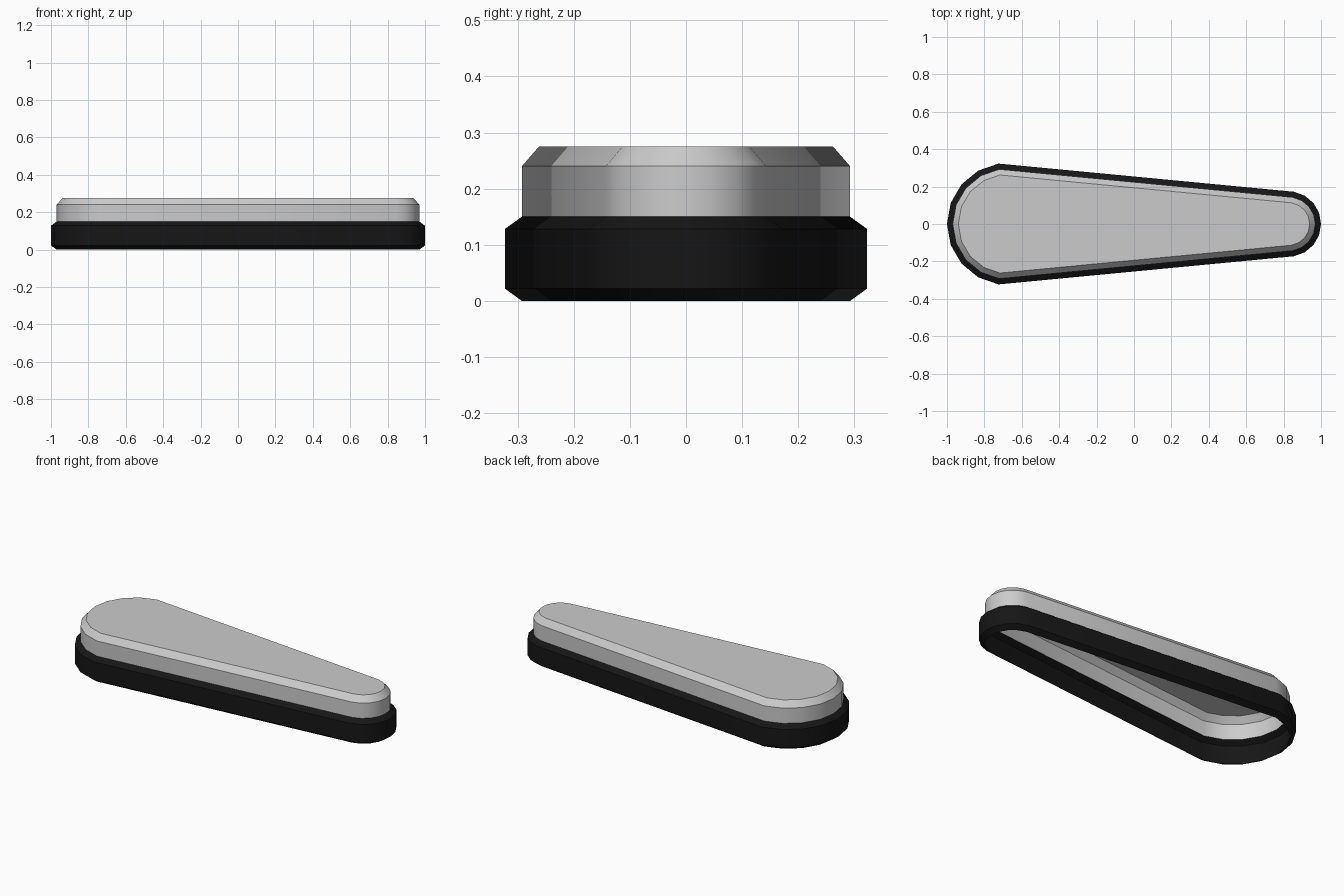
import bpy, bmesh, math
from mathutils import Vector

if "Cube" in bpy.data.objects:
    bpy.data.objects.remove(bpy.data.objects["Cube"])


def arc(cx, r, a0, a1, n):
    return [Vector((cx + r * math.cos(math.radians(a0 + (a1 - a0) * i / n)),
                    r * math.sin(math.radians(a0 + (a1 - a0) * i / n)))) for i in range(n + 1)]


# Tapered outline: small round end at +x, large round end at -x
OUTLINE = arc(0.825, 0.175, -80, 80, 8) + arc(-0.673, 0.327, 99, 261, 8)


def inset(pts, d):
    """Mitred inward offset of a counter-clockwise outline."""
    out = []
    for i, p in enumerate(pts):
        a = (p - pts[i - 1]).normalized()
        b = (pts[(i + 1) % len(pts)] - p).normalized()
        na, nb = Vector((-a.y, a.x)), Vector((-b.y, b.x))
        out.append(p + (na + nb) * d / (1 + na.dot(nb)))
    return out


def shell(name, profile, cap=False):
    """Skin stacked outlines given as (inset, z), optionally closing the top."""
    bm = bmesh.new()
    rings = [[bm.verts.new((p.x, p.y, z)) for p in inset(OUTLINE, d)] for d, z in profile]
    n = len(OUTLINE)
    for lo, hi in zip(rings, rings[1:]):
        for i in range(n):
            j = (i + 1) % n
            bm.faces.new((lo[i], lo[j], hi[j], hi[i]))
    if cap:
        bm.faces.new(rings[-1])
    mesh = bpy.data.meshes.new(name)
    bm.to_mesh(mesh)
    bm.free()
    ob = bpy.data.objects.new(name, mesh)
    bpy.context.collection.objects.link(ob)
    bpy.ops.object.select_all(action='DESELECT')
    ob.select_set(True)
    bpy.context.view_layer.objects.active = ob
    bpy.ops.object.shade_smooth_by_angle(angle=math.radians(30))
    return ob


# Black chamfered base band, open underneath
base = shell("base_band", [(0.03, 0), (0, 0.022), (0, 0.128), (0.03, 0.15)])
black = bpy.data.materials.new("black")
black.diffuse_color = (0.008, 0.008, 0.008, 1)
black.use_nodes = True
black.node_tree.nodes["Principled BSDF"].inputs["Base Color"].default_value = black.diffuse_color
base.data.materials.append(black)

# Grey cover with chamfered flat top
shell("top_cover", [(0.03, 0.15), (0.03, 0.24), (0.06, 0.275)], cap=True)
